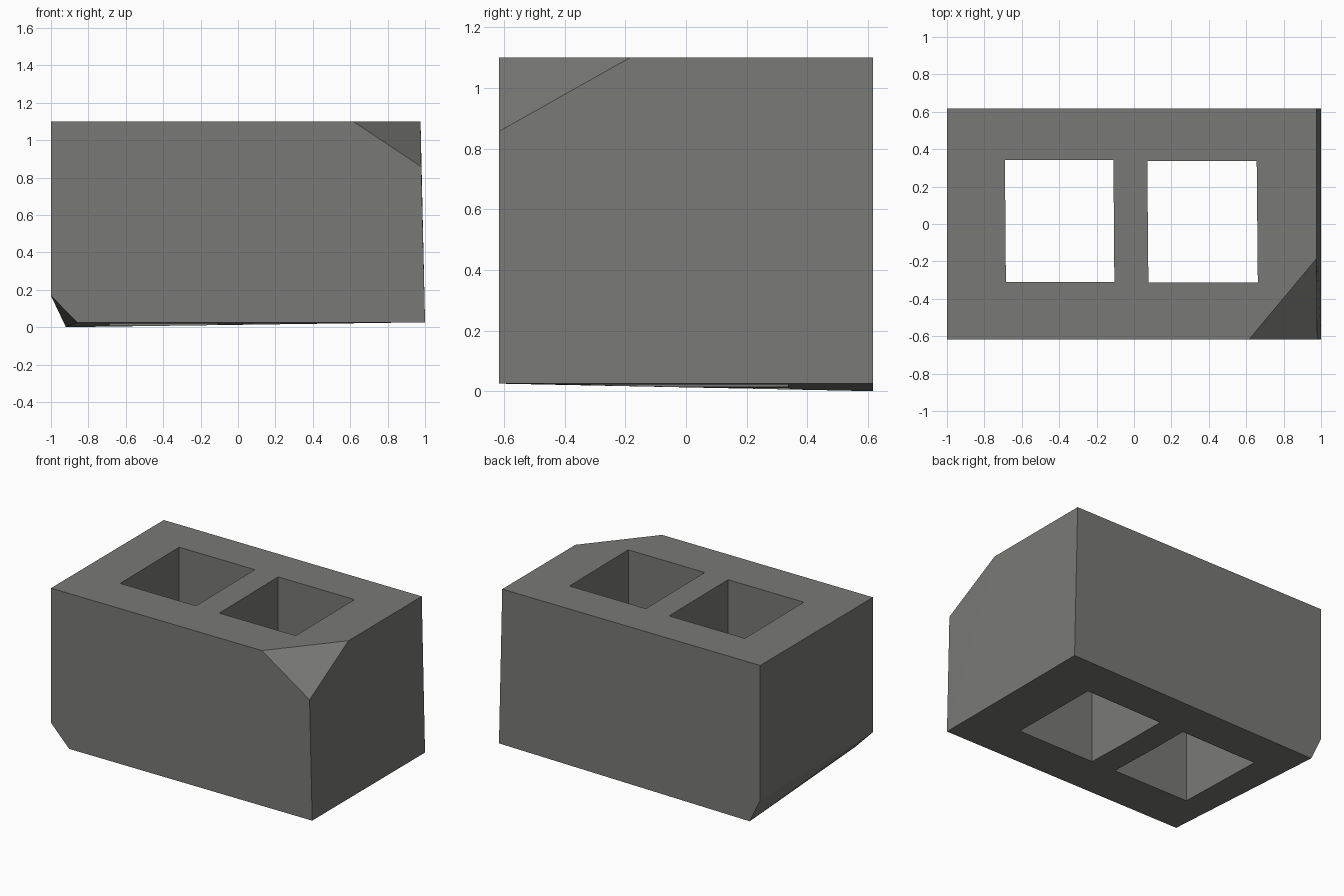
import bpy, bmesh

if "Cube" in bpy.data.objects:
    bpy.data.objects.remove(bpy.data.objects["Cube"])

mat = bpy.data.materials.new("concrete_grey")
mat.diffuse_color = (0.19, 0.19, 0.18, 1)
mat.use_nodes = True
mat.node_tree.nodes["Principled BSDF"].inputs["Base Color"].default_value = mat.diffuse_color


def hull_object(name, points):
    """Flat-faced solid wrapped around its corner points."""
    bm = bmesh.new()
    for p in points:
        bm.verts.new(p)
    bmesh.ops.convex_hull(bm, input=bm.verts[:])
    bmesh.ops.dissolve_limit(bm, angle_limit=0.002, verts=bm.verts[:], edges=bm.edges[:])
    bmesh.ops.recalc_face_normals(bm, faces=bm.faces[:])
    me = bpy.data.meshes.new(name)
    bm.to_mesh(me)
    bm.free()
    ob = bpy.data.objects.new(name, me)
    me.materials.append(mat)
    bpy.context.collection.objects.link(ob)
    return ob


F, B, TOP = -0.617, 0.617, 1.10

# Block body with a leaning right end and worn corners
block = hull_object("cinder_block", [
    (-1, F, TOP), (-1, B, TOP), (0.975, B, TOP),              # top
    (0.615, F, TOP), (0.976, -0.185, TOP), (0.98, F, 0.857),  # chipped corner
    (-1, F, 0.168), (-1, B, 0.168),                           # left end, lower edge
    (-0.86, F, 0.025), (-0.92, B, 0.0),                       # bottom left
    (1, F, 0.026), (1, B, 0.026),                             # bottom right
])

# Two through holes
holes = {
    "left_hole_cutter": [(-0.685, -0.31), (-0.105, -0.31), (-0.11, 0.342), (-0.69, 0.342)],
    "right_hole_cutter": [(0.077, -0.314), (0.662, -0.314), (0.656, 0.337), (0.071, 0.337)],
}
for name, outline in holes.items():
    cutter = hull_object(name, [(x, y, z) for x, y in outline for z in (-0.2, 1.3)])
    cutter.hide_render = True
    cutter.display_type = 'WIRE'
    mod = block.modifiers.new(name, 'BOOLEAN')
    mod.operation = 'DIFFERENCE'
    mod.solver = 'EXACT'
    mod.object = cutter
